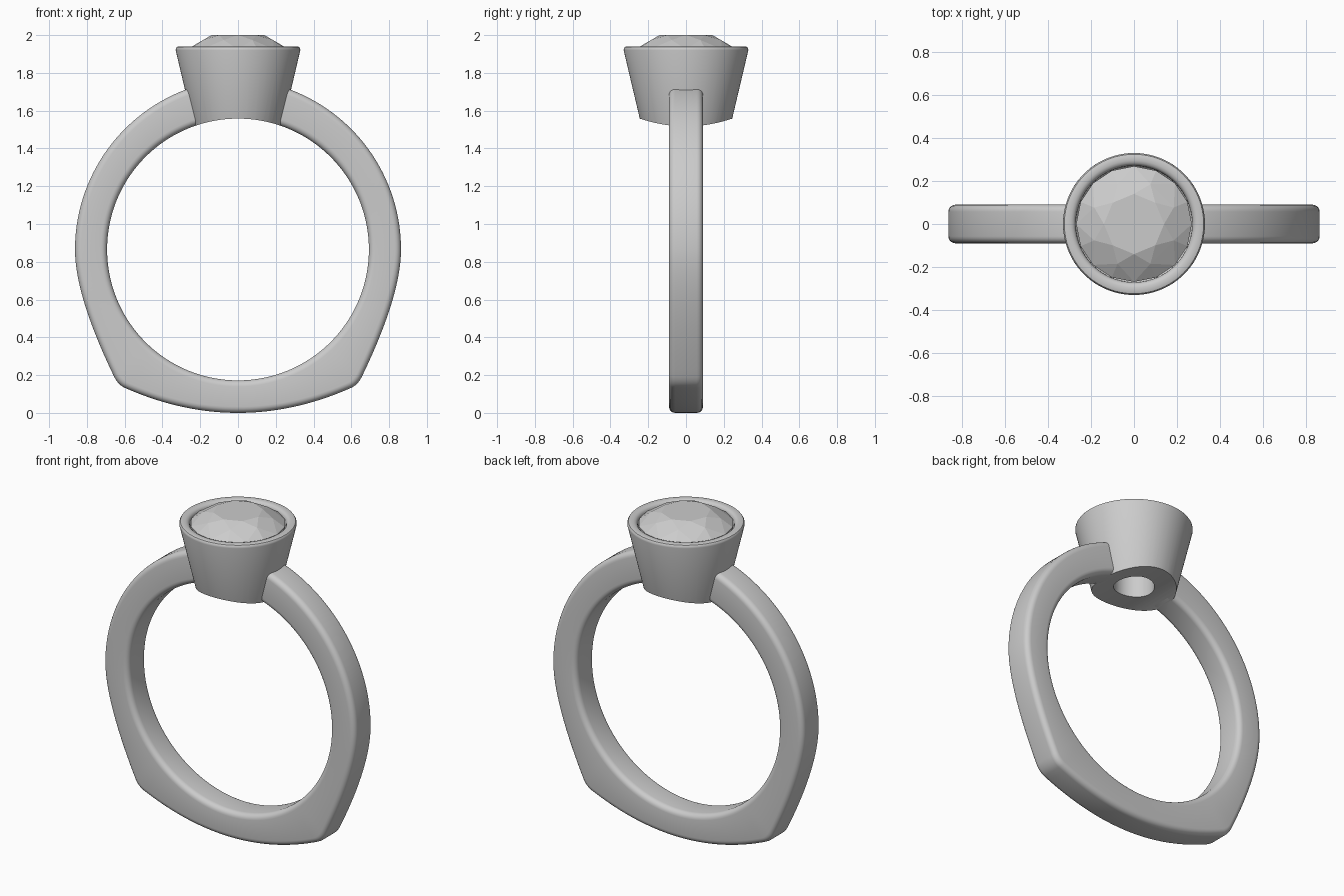
import bpy, bmesh, math
from mathutils import Vector

if "Cube" in bpy.data.objects:
    bpy.data.objects.remove(bpy.data.objects["Cube"])

CZ, R_IN, HALF_W = 0.865, 0.693, 0.09   # finger hole centre, radius, band half width


def make_object(name, bm, smooth=True):
    bmesh.ops.recalc_face_normals(bm, faces=bm.faces)
    mesh = bpy.data.meshes.new(name)
    bm.to_mesh(mesh)
    bm.free()
    ob = bpy.data.objects.new(name, mesh)
    bpy.context.collection.objects.link(ob)
    if smooth:
        shade(ob)
    return ob


def shade(ob):
    bpy.ops.object.select_all(action='DESELECT')
    ob.select_set(True)
    bpy.context.view_layer.objects.active = ob
    bpy.ops.object.shade_smooth_by_angle(angle=math.radians(35))


def bezier(a, b, c, n):
    a, b, c = Vector(a), Vector(b), Vector(c)
    return [a * (1 - t) ** 2 + b * 2 * t * (1 - t) + c * t * t
            for t in (i / n for i in range(1, n + 1))]


def skin(bm, rings, closed_path=False):
    n = len(rings[0])
    for i in range(len(rings) - (0 if closed_path else 1)):
        a, b = rings[i], rings[(i + 1) % len(rings)]
        for j in range(n):
            k = (j + 1) % n
            bm.faces.new((a[j], a[k], b[k], b[j]))


# Band: outer outline (round shoulders, squared foot), swept with a rounded section
half = []
for i in range(33):
    a = math.radians(71.2) * (1 - i / 32)
    half.append(Vector((-0.041 + 0.904 * math.cos(a), CZ + 0.904 * math.sin(a))))
half += bezier((0.863, CZ), (0.863, 0.62), (0.655, 0.19), 20)
half += bezier((0.655, 0.19), (0.635, 0.15), (0.60, 0.133), 6)
half += bezier((0.60, 0.133), (0.30, 0.0), (0.0, 0.0), 18)
outline = half + [Vector((-p.x, p.y)) for p in reversed(half[:-1])]

bm = bmesh.new()
rings = []
for p in outline:
    d = p - Vector((0, CZ))
    r_out = d.length
    d.normalize()
    ring = []
    r = 0.033
    for q, (sy, rc) in enumerate(((1, r_out - r), (-1, r_out - r),
                                  (-1, R_IN + r), (1, R_IN + r))):
        for s in range(6):
            a = math.pi / 2 * (q + s / 5)
            rad = rc + r * math.sin(a)
            y = sy * (HALF_W - r) + r * math.cos(a)
            ring.append(bm.verts.new((d.x * rad, y, CZ + d.y * rad)))
    rings.append(ring)
skin(bm, rings)
bm.faces.new(rings[0])
bm.faces.new(rings[-1])
make_object("band", bm)

# Bezel: lathed tapered cup with a rounded lip and a drilled seat
profile = [(0.231, 1.50), (0.33, 1.92), (0.329, 1.93), (0.324, 1.937), (0.314, 1.94),
           (0.295, 1.94), (0.283, 1.936), (0.275, 1.928), (0.271, 1.915),
           (0.270, 1.89), (0.115, 1.70), (0.115, 1.50)]
bm = bmesh.new()
SEG = 96
rings = [[bm.verts.new((r * math.cos(2 * math.pi * i / SEG),
                        r * math.sin(2 * math.pi * i / SEG), z))
          for i in range(SEG)] for r, z in profile]
skin(bm, rings, closed_path=True)
bezel = make_object("bezel", bm, smooth=False)

# Finger-hole cutter curves the underside of the bezel
bpy.ops.mesh.primitive_cylinder_add(vertices=192, radius=R_IN, depth=1,
                                    location=(0, 0, CZ), rotation=(math.pi / 2, 0, 0))
cutter = bpy.context.object
cutter.name = "finger_cutter"
mod = bezel.modifiers.new("finger_cut", 'BOOLEAN')
mod.operation = 'DIFFERENCE'
mod.solver = 'EXACT'
mod.object = cutter
bpy.ops.object.select_all(action='DESELECT')
bezel.select_set(True)
bpy.context.view_layer.objects.active = bezel
bpy.ops.object.modifier_apply(modifier=mod.name)
bpy.data.objects.remove(cutter, do_unlink=True)
shade(bezel)

# Gem: round brilliant as the hull of table, crown, girdle and culet points
bm = bmesh.new()
for r, z, n, off in ((0.14, 2.0, 8, 0), (0.20, 1.974, 8, 0.5),
                     (0.269, 1.925, 16, 0), (0.269, 1.91, 16, 0)):
    for i in range(n):
        a = 2 * math.pi * (i + off) / n - math.pi / 2
        bm.verts.new((r * math.cos(a), r * math.sin(a), z))
bm.verts.new((0, 0, 1.71))
bmesh.ops.convex_hull(bm, input=bm.verts)
make_object("gem", bm, smooth=False)
